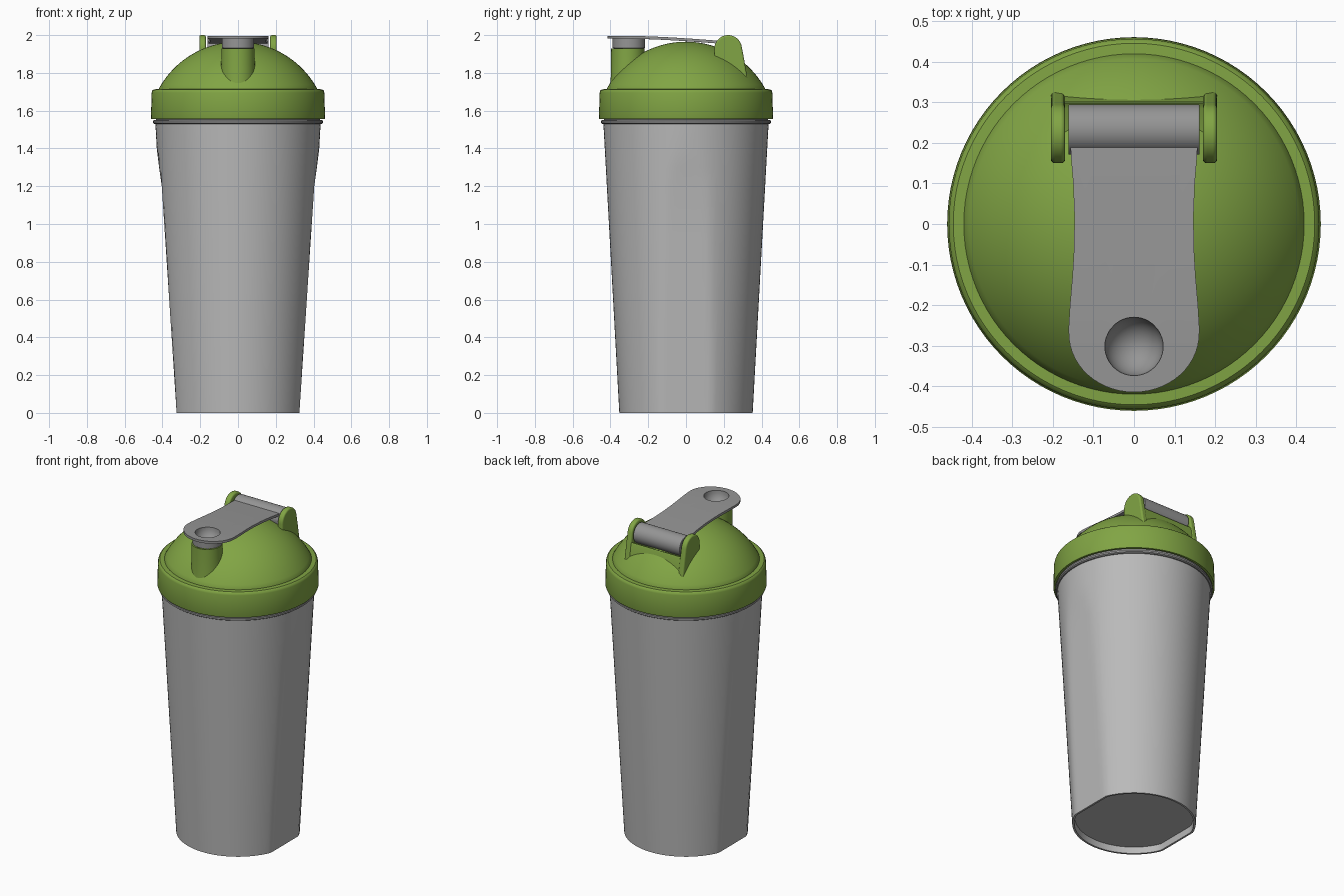
import bpy, bmesh, math

if "Cube" in bpy.data.objects:
    bpy.data.objects.remove(bpy.data.objects["Cube"])


def material(name, rgb):
    m = bpy.data.materials.new(name)
    m.diffuse_color = (*rgb, 1)
    m.use_nodes = True
    m.node_tree.nodes["Principled BSDF"].inputs["Base Color"].default_value = m.diffuse_color
    return m


GREEN = material("green_plastic", (0.22, 0.375, 0.058))
GREY = material("grey_plastic", (0.30, 0.30, 0.30))
PALE = material("pale_grey_cup", (0.49, 0.49, 0.49))


def finish(name, bm, mat, angle=35, bevel=0):
    bmesh.ops.remove_doubles(bm, verts=bm.verts, dist=1e-5)
    bmesh.ops.recalc_face_normals(bm, faces=bm.faces)
    me = bpy.data.meshes.new(name)
    bm.to_mesh(me)
    bm.free()
    me.materials.append(mat)
    ob = bpy.data.objects.new(name, me)
    bpy.context.collection.objects.link(ob)
    bpy.ops.object.select_all(action='DESELECT')
    ob.select_set(True)
    bpy.context.view_layer.objects.active = ob
    bpy.ops.object.shade_smooth_by_angle(angle=math.radians(angle))
    if bevel:
        b = ob.modifiers.new("soft_edges", 'BEVEL')
        b.width, b.segments = bevel, 3
    return ob


def bridge(bm, rings):
    """Join consecutive closed rings of points with quads."""
    vs = [[bm.verts.new(p) for p in ring] for ring in rings]
    for a, b in zip(vs, vs[1:]):
        n = len(a)
        for i in range(n):
            j = (i + 1) % n
            bm.faces.new((a[i], a[j], b[j], b[i]))
    return vs


def lathe(name, profile, mat, centre_y=0, segs=96, limit=None, angle=35):
    """Revolve (radius, z) points; limit(z) flattens the two x sides."""
    bm = bmesh.new()
    rings = []
    for r, z in profile:
        ring = []
        for i in range(segs):
            a = 2 * math.pi * i / segs
            q = r
            if limit and r > 0:
                cone = 0.353 + 0.055 * z
                q = min(r, (limit(z) - (cone - r)) / max(abs(math.cos(a)), 1e-6))
            ring.append((q * math.cos(a), centre_y + q * math.sin(a), z))
        rings.append(ring)
    bridge(bm, rings)
    bmesh.ops.dissolve_degenerate(bm, edges=bm.edges, dist=1e-6)
    return finish(name, bm, mat, angle)


def prism(name, yz, x0, x1, mat, bevel=0):
    """Extrude a side outline along x."""
    bm = bmesh.new()
    a, b = bridge(bm, [[(x, y, z) for y, z in yz] for x in (x0, x1)])
    bm.faces.new(a)
    bm.faces.new(b)
    return finish(name, bm, mat, bevel=bevel)


# Cup: tapered, with a flat on each side that fades out near the top
def flat_limit(z):
    if z < 1.2:
        return 0.325 + 0.0655 * z
    return 0.4036 + (z - 1.2) * 0.14


cone = [(0.353 + 0.055 * z, z) for z in (0, 0.3, 0.6, 0.9, 1.2, 1.3, 1.4, 1.53)]
lathe("cup", [(0, 0.04), (0.338, 0.04), (0.341, 0)] + cone + [(0, 1.53)],
      PALE, limit=flat_limit, angle=30)

# Cup lip and the neck rising into the lid
lathe("cup_lip", [(0, 1.53), (0.443, 1.53), (0.45, 1.535), (0.45, 1.546),
                  (0.443, 1.55), (0.435, 1.552), (0.435, 1.60), (0, 1.60)], GREY)

# Lid: collar band and domed top
R, ZC = 0.478, 1.487
dome = []
for i in range(21):
    t = math.asin(0.42 / R) * (1 - i / 20)
    dome.append((R * math.sin(t), ZC + R * math.cos(t)))
dome[-1] = (0, ZC + R)
lathe("lid", [(0, 1.575), (0.44, 1.575), (0.445, 1.556), (0.459, 1.556), (0.461, 1.562),
              (0.457, 1.695), (0.454, 1.706), (0.446, 1.713), (0.42, 1.714)] + dome, GREEN)

# Pouring spout
SY = -0.308
lathe("spout", [(0, 1.70), (0.098, 1.70), (0.09, 1.78), (0.088, 1.93),
                (0.078, 1.93), (0.078, 1.86), (0, 1.86)], GREEN, SY, 48)

# Stopper under the flap, with a finger bowl in it
HY = -0.302
bowl = [(0.072 * math.cos(t), 1.993 - 0.075 * math.sin(t))
        for t in [i * math.pi / 16 for i in range(8)]]
lathe("stopper", [(0, 1.912), (0.07, 1.925), (0.086, 1.932), (0.086, 1.985)]
      + bowl + [(0, 1.918)], GREY, HY, 48)

# Flap: waisted strap with a rounded end and a round hole
half = [(0.157, 0.20), (0.155, 0.16), (0.150, 0.10), (0.147, 0.02), (0.148, -0.06),
        (0.152, -0.13), (0.158, -0.20), (0.161, -0.25)]
half += [(0.161 * math.cos(t), -0.27 - 0.145 * math.sin(t))
         for t in [i * math.pi / 28 for i in range(14)]]
top_edge = [(-0.157 + 0.0314 * i, 0.20) for i in range(1, 10)]
outline = top_edge + half + [(0, -0.415)] + [(-x, y) for x, y in reversed(half)]


def flap_z(y):
    return 1.996 - 0.028 * max(0, (y + 0.3) / 0.5) ** 1.5


def flap_ring(t, drop):
    ring = []
    for x, y in outline:
        a = math.atan2(y - HY, x)
        hx, hy = 0.072 * math.cos(a), HY + 0.072 * math.sin(a)
        px, py = hx + (x - hx) * t, hy + (y - hy) * t
        ring.append((px, py, flap_z(py) - drop))
    return ring


bm = bmesh.new()
steps = (0, 0.25, 0.5, 0.75, 1)
rings = [flap_ring(t, 0) for t in steps] + [flap_ring(t, 0.015) for t in reversed(steps)]
bridge(bm, rings + [rings[0]])
finish("flap", bm, GREY)

# Hinge barrel
BY, BZ = 0.233, 1.925
circle = [(BY + 0.062 * math.cos(i * math.pi / 24), BZ + 0.062 * math.sin(i * math.pi / 24))
          for i in range(48)]
prism("hinge_barrel", circle, -0.162, 0.162, GREY, bevel=0.003)

# Hinge lugs: rounded tops flaring back into the dome
arc = [(0.223 + 0.073 * math.cos(t), 1.927 + 0.073 * math.sin(t))
       for t in [math.pi * i / 20 for i in range(1, 21)]]
lug = [(0.335, 1.73), (0.322, 1.79), (0.308, 1.87)] + arc + [(0.15, 1.73)]
for side, s in (("right", 1), ("left", -1)):
    prism("hinge_lug_" + side, lug, s * 0.17, s * 0.205, GREEN, bevel=0.009)

# Web joining the lugs beneath the barrel
web = [(0.328, 1.73), (0.317, 1.79), (0.303, 1.875), (0.298, 1.885), (0.285, 1.875),
       (0.16, 1.868), (0.16, 1.73)]
prism("hinge_web", web, -0.18, 0.18, GREEN)
